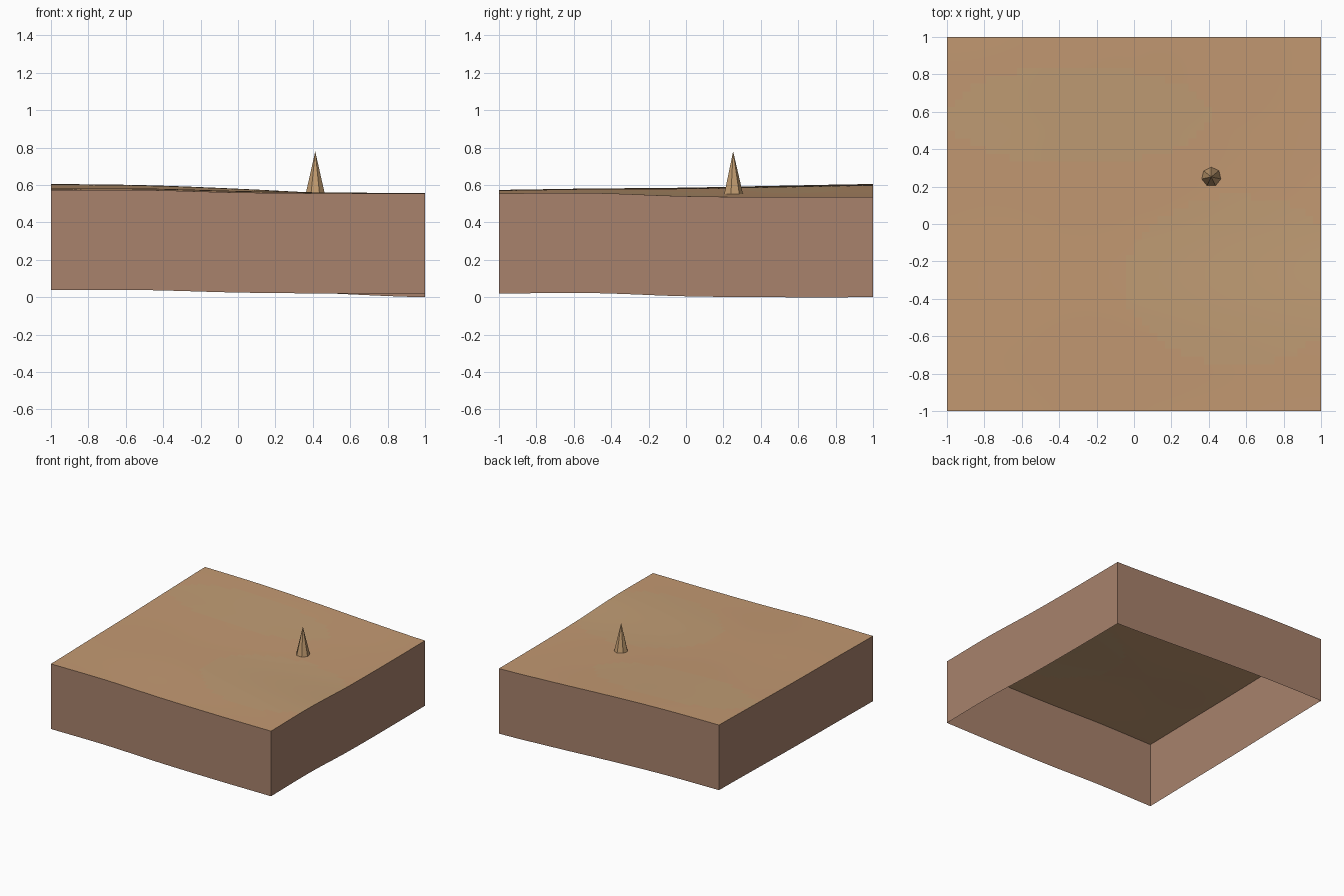
import bpy, bmesh, math
from mathutils import Matrix

cube = bpy.data.objects.get("Cube")
if cube:
    bpy.data.objects.remove(cube, do_unlink=True)

DEPTH = 0.535   # height of the skirt below the ground surface
N = 48          # ground cells per side

# Edge heights at five even stations along each side
FRONT = (0.573, 0.573, 0.56, 0.555, 0.555)
BACK = (0.605, 0.599, 0.58, 0.555, 0.535)
LEFT = (0.573, 0.58, 0.586, 0.596, 0.605)
RIGHT = (0.555, 0.557, 0.54, 0.535, 0.535)


def srgb(code):
    def lin(c):
        return c / 12.92 if c <= 0.04045 else ((c + 0.055) / 1.055) ** 2.4
    return [lin(int(code[i:i + 2], 16) / 255) for i in (0, 2, 4)] + [1.0]


def material(name, code):
    m = bpy.data.materials.new(name)
    m.use_nodes = True
    m.diffuse_color = srgb(code)
    m.node_tree.nodes["Principled BSDF"].inputs["Base Color"].default_value = srgb(code)
    return m


def make_object(name, bm, mats, smooth=False):
    me = bpy.data.meshes.new(name)
    bm.to_mesh(me)
    bm.free()
    ob = bpy.data.objects.new(name, me)
    bpy.context.collection.objects.link(ob)
    for m in mats:
        me.materials.append(m)
    if smooth:
        me.shade_smooth()
    return ob


def curve(p, t):
    """Smooth interpolation through evenly spaced heights."""
    s = t * (len(p) - 1)
    i = min(int(s), len(p) - 2)
    f = s - i
    a, b, c, d = p[max(i - 1, 0)], p[i], p[i + 1], p[min(i + 2, len(p) - 1)]
    return b + f * ((c - a) + f * ((2 * a - 5 * b + 4 * c - d) + f * (3 * (b - c) + d - a))) / 2


def height(x, y):
    """Blend the four edge curves into one surface."""
    u, v = (x + 1) / 2, (y + 1) / 2
    across = (1 - u) * curve(LEFT, v) + u * curve(RIGHT, v)
    along = (1 - v) * curve(FRONT, u) + v * curve(BACK, u)
    corners = ((1 - v) * ((1 - u) * FRONT[0] + u * FRONT[-1])
               + v * ((1 - u) * BACK[0] + u * BACK[-1]))
    return across + along - corners


def in_patch(x, y):
    """Slightly greener ground in two broad patches."""
    return (math.hypot((x - 0.55) / 0.6, (y + 0.3) / 0.45) < 1
            or math.hypot((x + 0.3) / 0.7, (y - 0.58) / 0.26) < 1)


sand = material("sand", "C39972")
dry_grass = material("dry grass", "C09C74")
earth = material("earth", "A8826C")
bark = material("cone tan", "C29C70")

# Gently rolling ground surface
bm = bmesh.new()
bmesh.ops.create_grid(bm, x_segments=N, y_segments=N, size=1)
for vert in bm.verts:
    vert.co.z = height(vert.co.x, vert.co.y)
for face in bm.faces:
    c = face.calc_center_median()
    face.material_index = int(in_patch(c.x, c.y))
make_object("ground_surface", bm, [sand, dry_grass], smooth=True)

# Four skirt walls, open underneath, following the ground edge
bm = bmesh.new()
corners = [(-1, -1), (1, -1), (1, 1), (-1, 1)]
for k, (x0, y0) in enumerate(corners):
    x1, y1 = corners[(k + 1) % 4]
    previous = None
    for i in range(N + 1):
        t = i / N
        x, y = x0 + (x1 - x0) * t, y0 + (y1 - y0) * t
        z = height(x, y)
        pair = bm.verts.new((x, y, z - DEPTH)), bm.verts.new((x, y, z))
        if previous:
            bm.faces.new((previous[0], pair[0], pair[1], previous[1]))
        previous = pair
make_object("earth_skirt", bm, [earth])

# Small seven-sided cone standing on the ground
bm = bmesh.new()
bmesh.ops.create_cone(bm, cap_ends=True, segments=7, radius1=0.053, radius2=0,
                      depth=0.23, matrix=Matrix.Translation((0.413, 0.252, 0.665)))
bmesh.ops.remove_doubles(bm, verts=bm.verts, dist=0.0005)
make_object("marker_cone", bm, [bark])
